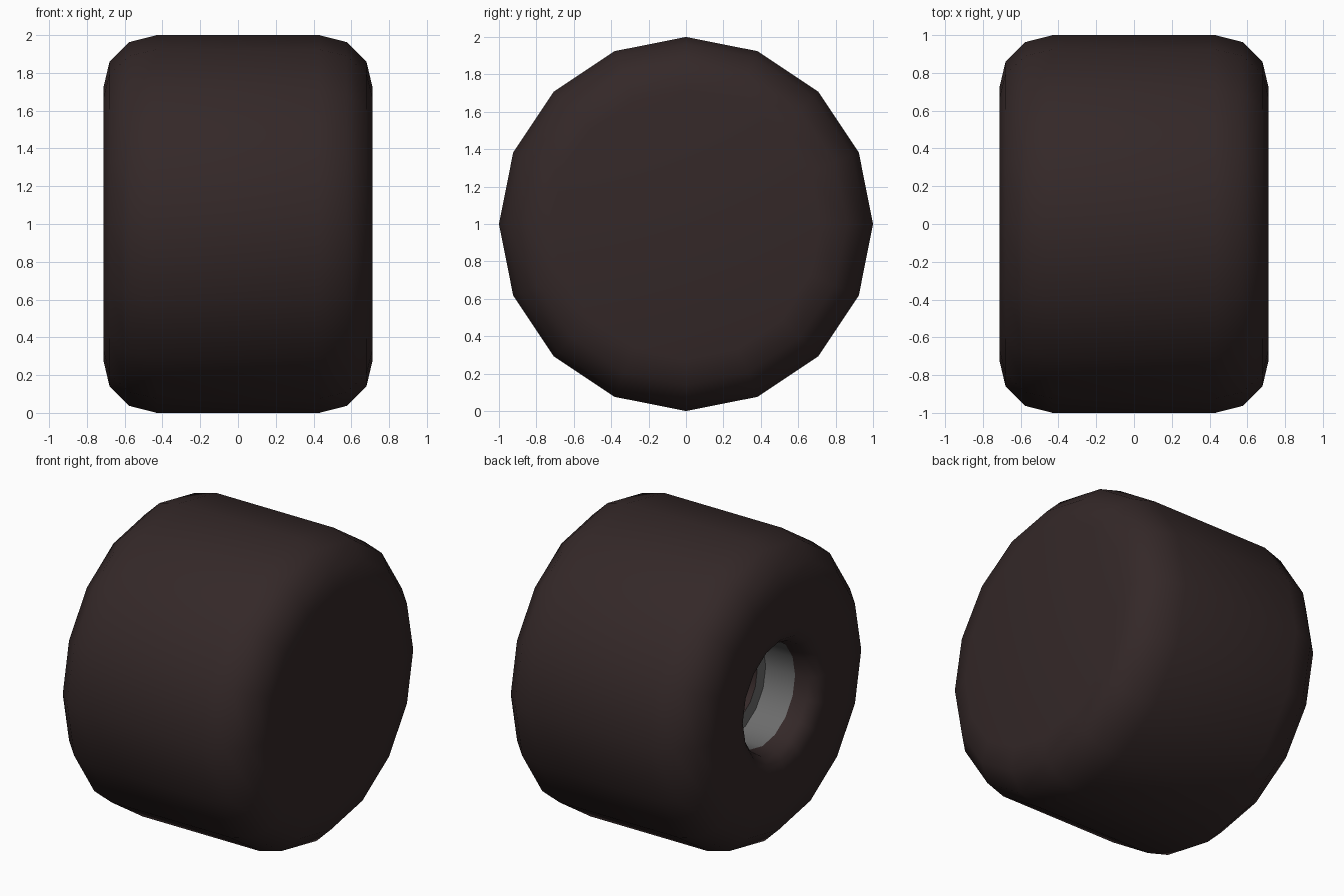
import bpy, bmesh, math

if "Cube" in bpy.data.objects:
    bpy.data.objects.remove(bpy.data.objects["Cube"])

SIDES = 16


def material(name, rgb):
    m = bpy.data.materials.new(name)
    m.diffuse_color = (*rgb, 1)
    m.use_nodes = True
    m.node_tree.nodes["Principled BSDF"].inputs["Base Color"].default_value = m.diffuse_color
    return m


rubber = material("dark brown rubber", (0.034, 0.021, 0.021))
metal = material("mid grey metal", (0.15, 0.15, 0.15))


def lathe(name, profile, mat, angle, cap_start=False, cap_end=False):
    """Revolve (x, radius) points, ordered from +x to the bottom of the recess, round the x axis."""
    bm = bmesh.new()
    rings = []
    for x, r in profile:
        rings.append([bm.verts.new((x, r * math.sin(2 * math.pi * k / SIDES),
                                    1 + r * math.cos(2 * math.pi * k / SIDES)))
                      for k in range(SIDES)])
    for a, b in zip(rings, rings[1:]):
        for k in range(SIDES):
            n = (k + 1) % SIDES
            bm.faces.new((a[k], a[n], b[n], b[k]))
    if cap_start:
        bm.faces.new(rings[0][::-1])
    if cap_end:
        bm.faces.new(rings[-1])
    me = bpy.data.meshes.new(name)
    bm.to_mesh(me)
    bm.free()
    me.materials.append(mat)
    ob = bpy.data.objects.new(name, me)
    bpy.context.collection.objects.link(ob)
    bpy.ops.object.select_all(action='DESELECT')
    ob.select_set(True)
    bpy.context.view_layer.objects.active = ob
    bpy.ops.object.shade_smooth_by_angle(angle=math.radians(angle))
    return ob


# Tyre: closed flat side at +x, rounded shoulders, rounded lip into the recess at -x
shoulder = [(0.713, 0.72), (0.68, 0.86), (0.575, 0.963), (0.43, 1.0)]
lip = [(-0.713, 0.46), (-0.695, 0.40), (-0.65, 0.36), (-0.56, 0.34)]
lathe("tyre", shoulder + [(-x, r) for x, r in reversed(shoulder)] + lip,
      rubber, 60, cap_start=True)

# Rim: grey cylinder wall and the ring at its bottom
lathe("rim", [(-0.56, 0.34), (-0.345, 0.34), (-0.345, 0.25)], metal, 30)

# Axle socket: dark shallow hole in the middle
lathe("axle_socket", [(-0.345, 0.25), (-0.27, 0.25)], rubber, 30, cap_end=True)
